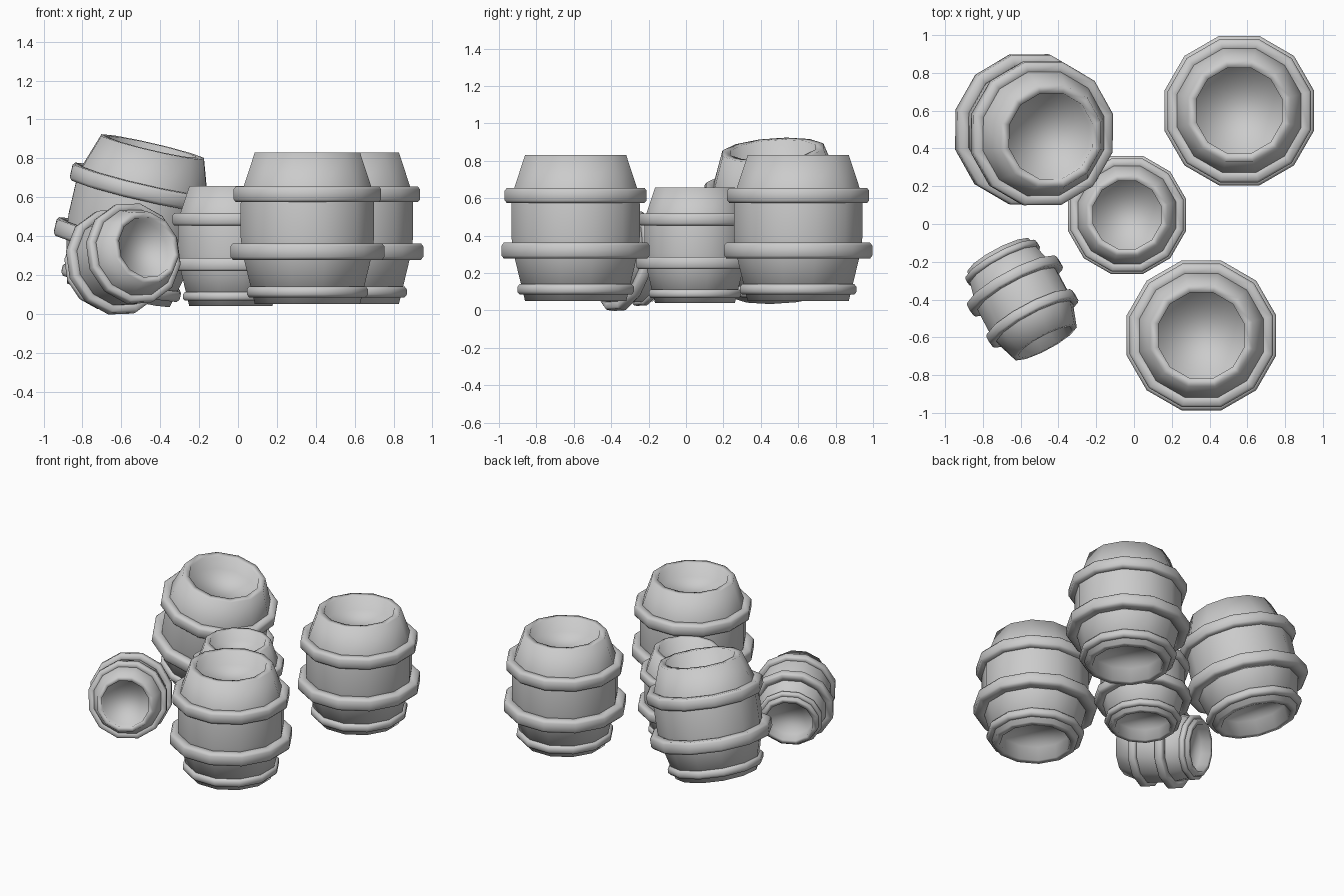
import bpy, bmesh, math
from mathutils import Vector, Matrix

if "Cube" in bpy.data.objects:
    bpy.data.objects.remove(bpy.data.objects["Cube"], do_unlink=True)

SIDES = 12

grey = bpy.data.materials.new("plain_grey")
grey.use_nodes = True
grey.diffuse_color = (0.6, 0.6, 0.6, 1)
grey.node_tree.nodes["Principled BSDF"].inputs["Base Color"].default_value = (0.6, 0.6, 0.6, 1)


def lathe(name, profile, matrix, closed):
    """Spin (radius, height) points; open profiles get a flat cap at both ends."""
    bm = bmesh.new()
    rings = []
    for radius, height in profile:
        ring = []
        for i in range(SIDES):
            a = 2 * math.pi * (i + 0.5) / SIDES
            ring.append(bm.verts.new((radius * math.cos(a), radius * math.sin(a), height)))
        rings.append(ring)
    pairs = list(zip(rings, rings[1:]))
    if closed:
        pairs.append((rings[-1], rings[0]))
    else:
        bm.faces.new(rings[0])
        bm.faces.new(rings[-1])
    for low, high in pairs:
        for i in range(SIDES):
            j = (i + 1) % SIDES
            bm.faces.new((low[i], low[j], high[j], high[i]))
    bmesh.ops.recalc_face_normals(bm, faces=bm.faces)
    for face in bm.faces:
        face.smooth = True
    mesh = bpy.data.meshes.new(name)
    bm.to_mesh(mesh)
    bm.free()
    mesh.materials.append(grey)
    obj = bpy.data.objects.new(name, mesh)
    obj.matrix_world = matrix
    bpy.context.collection.objects.link(obj)


# Barrel wall with a recessed floor at both ends
BODY = [(0.235, 0.10), (0.235, 0.0), (0.28, 0.0), (0.345, 0.26), (0.355, 0.34),
        (0.355, 0.52), (0.345, 0.59), (0.28, 0.78), (0.235, 0.78), (0.235, 0.68)]

# Hoops: inner radius, outer radius, bottom, top
HOOPS = {"lower_hoop": (0.27, 0.323, 0.035, 0.09),
         "middle_hoop": (0.33, 0.41, 0.228, 0.312),
         "upper_hoop": (0.325, 0.393, 0.524, 0.605)}


def barrel(name, base, axis, scale):
    turn = Vector((0, 0, 1)).rotation_difference(Vector(axis).normalized())
    matrix = Matrix.LocRotScale(Vector(base), turn, Vector((scale,) * 3))
    lathe(name + "_body", BODY, matrix, False)
    for hoop, (inner, outer, low, high) in HOOPS.items():
        profile = [(inner, low), (outer - 0.012, low), (outer, low + 0.015),
                   (outer, high - 0.015), (outer - 0.012, high), (inner, high)]
        lathe(name + "_" + hoop, profile, matrix, True)


# Three upright barrels, one leaning, one lying
barrel("front_barrel", (0.357, -0.59, 0.05), (0, 0, 1), 1)
barrel("back_barrel", (0.557, 0.60, 0.05), (0, 0, 1), 1)
barrel("small_barrel", (-0.037, 0.048, 0.04), (0, 0, 1), 0.79)
barrel("leaning_barrel", (-0.615, 0.52, 0.10), (0.225, -0.07, 0.97), 1)
barrel("lying_barrel", (-0.715, -0.17, 0.225), (0.46, -0.86, 0.22), 0.68)
